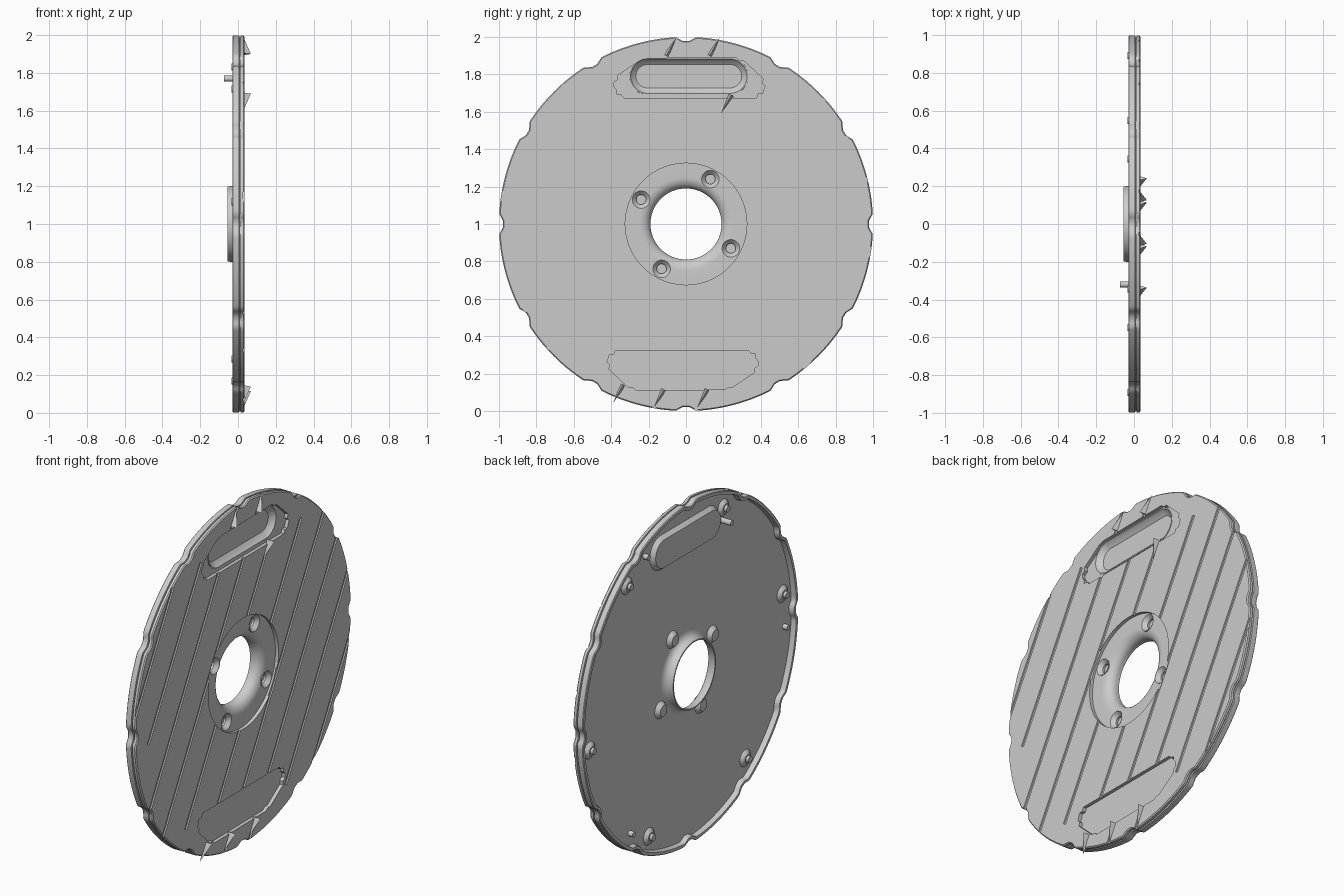
import bpy, bmesh
from math import pi, cos, sin, exp, radians, hypot
from mathutils import Matrix, Vector

old = bpy.data.objects.get("Cube")
if old:
    bpy.data.objects.remove(old, do_unlink=True)

grey = bpy.data.materials.new("cast grey")
grey.use_nodes = True
grey.diffuse_color = (0.6, 0.6, 0.6, 1)
grey.node_tree.nodes["Principled BSDF"].inputs["Base Color"].default_value = (0.6, 0.6, 0.6, 1)

FACE, FLOOR, BACK = 0.035, 0.015, 0.0    # x levels of outer face, recesses, inner back


def finish(bm, name, smooth=True):
    bmesh.ops.recalc_face_normals(bm, faces=bm.faces[:])
    mesh = bpy.data.meshes.new(name)
    bm.to_mesh(mesh)
    bm.free()
    mesh.materials.append(grey)
    obj = bpy.data.objects.new(name, mesh)
    bpy.context.collection.objects.link(obj)
    if smooth:
        shade(obj)
    return obj


def shade(obj):
    bpy.ops.object.select_all(action='DESELECT')
    obj.select_set(True)
    bpy.context.view_layer.objects.active = obj
    bpy.ops.object.shade_smooth_by_angle(angle=radians(35))


def bridge(bm, loops, closed):
    """Skin a list of point loops; cap the ends unless the section is closed."""
    rings = [[bm.verts.new(p) for p in loop] for loop in loops]
    n = len(rings[0])
    pairs = list(zip(rings, rings[1:]))
    if closed:
        pairs.append((rings[-1], rings[0]))
    for a, b in pairs:
        for i in range(n):
            j = (i + 1) % n
            bm.faces.new((a[i], a[j], b[j], b[i]))
    if not closed:
        bm.faces.new(rings[0])
        bm.faces.new(rings[-1])


def stadium(y, z, half, r, x, n=32):
    pts = []
    for i in range(n):
        a = 2 * pi * (i + 0.5) / n
        pts.append((x, y + r * cos(a) + (half if cos(a) > 0 else -half), z + r * sin(a)))
    return pts


def stack(bm, y, z, half, section):
    bridge(bm, [stadium(y, z, half, r, x) for r, x in section], False)


def prism(bm, pts, x0, x1, round_by=0):
    """Extrude a y-z polygon along x, with optional rounded corners."""
    face = bm.faces.new([bm.verts.new((x0, y, z)) for y, z in pts])
    if round_by:
        before = set(bm.faces) - {face}
        bmesh.ops.bevel(bm, geom=face.verts[:], offset=round_by, segments=4,
                        affect='VERTICES', clamp_overlap=True)
        face = (set(bm.faces) - before).pop()
    new = bmesh.ops.extrude_face_region(bm, geom=[face])["geom"]
    bmesh.ops.translate(bm, vec=(x1 - x0, 0, 0),
                        verts=[v for v in new if isinstance(v, bmesh.types.BMVert)])


def cut(body, bm, name):
    """Subtract the cutter mesh and bake the result."""
    cutter = finish(bm, name, False)
    cutter.hide_render = True
    mod = body.modifiers.new(name, 'BOOLEAN')
    mod.operation, mod.solver, mod.object = 'DIFFERENCE', 'EXACT', cutter
    dg = bpy.context.evaluated_depsgraph_get()
    mesh = bpy.data.meshes.new_from_object(body.evaluated_get(dg))
    body.modifiers.clear()
    body.data = mesh
    bpy.data.objects.remove(cutter, do_unlink=True)


# Disc: lathed section with twelve notches in the rim and a flared centre hole
def ring(r, x, n=360):
    pts = []
    for i in range(n):
        a = 2 * pi * i / n
        off = (a + pi / 12) % (pi / 6) - pi / 12
        rr = r - (0.022 * exp(-(off / 0.04) ** 4) if r > 0.9 else 0)
        pts.append((x, rr * cos(a), 1 + rr * sin(a)))
    return pts


section = [(0.325, FACE), (0.994, FACE), (1, 0.029), (1, 0.014), (0.992, 0.012),
           (0.992, 0.008), (1, 0.006), (1, -0.026), (0.996, -0.03), (0.98, -0.03),
           (0.975, BACK)]
section += [(0.2 + 0.045 * (1 - sin(t)), -0.04 * (1 - cos(t)))
            for t in [pi / 2 * k / 6 for k in range(7)]]
section += [(0.198, -0.055), (0.19, -0.055)]
section += [(0.19 + 0.06 * (1 - cos(t)), FLOOR - 0.05 * (1 - sin(t)))
            for t in [pi / 2 * k / 8 for k in range(9)]]
section += [(0.325, FLOOR)]
bm = bmesh.new()
bridge(bm, [ring(r, x) for r, x in section], True)
disc = finish(bm, "disc_body", False)

# Two grip recesses, the upper one being the lower turned half round
grip = [(-0.40, 0.325), (0.355, 0.325), (0.385, 0.29), (0.385, 0.22), (0.23, 0.115),
        (-0.29, 0.11), (-0.43, 0.24)]
bm = bmesh.new()
prism(bm, grip, FLOOR, 0.1, 0.03)
prism(bm, [(-y, 2 - z) for y, z in grip], FLOOR, 0.1, 0.03)
cut(disc, bm, "grip_cutter")

# Openings for the finger slot and the screw seats
SLOT = (0.015, 1.79, 0.22)
SEATS = [(0.273 * cos(a), 1 + 0.273 * sin(a))
         for a in [radians(61.5 + 90 * k) for k in range(4)]]
bm = bmesh.new()
stack(bm, *SLOT, [(0.093, -0.02), (0.093, 0.1)])
for y, z in SEATS:
    stack(bm, y, z, 0, [(0.048, -0.02), (0.048, 0.1)])
cut(disc, bm, "opening_cutter")

# Diagonal grooves: offset of the line at mid height, then start and end heights
SLOPE = 0.554
UNIT = Vector((0, SLOPE, 1)).normalized()
SIDE = Vector((0, 1, -SLOPE)).normalized()
A, B, C, D, E = [0.14 + 0.232 * k for k in range(5)]
grooves = [(-E, 1.1, 1.75), (-D, 0.92, 1.8), (-C, 0.4, 1.7), (-B, 0.25, 1.7),
           (-A, 1.31, 1.7), (-A, 0.29, 0.81), (A, 1.19, 1.71), (A, 0.31, 0.7),
           (B, 0.31, 1.75), (C, 0.31, 1.6), (D, 0.2, 1.35), (E, 0.2, 0.9),
           (-C, 1.885, 2.1), (-B, 1.885, 2.1), (A, -0.1, 0.14), (B, -0.1, 0.12),
           (C, -0.1, 0.12)]
bm = bmesh.new()
for y0, z0, z1 in grooves:
    ends = [Vector((0, y0 + (z - 1) * SLOPE, z)) for z in (z0, z1)]
    corners = [ends[0] - SIDE * 0.01, ends[0] + SIDE * 0.01,
               ends[1] + SIDE * 0.01, ends[1] - SIDE * 0.01]
    prism(bm, [(p.y, p.z) for p in corners], FACE - 0.008, 0.1)
cut(disc, bm, "groove_cutter")
shade(disc)

# Finger slot pan, sunk from the face and standing proud behind
bm = bmesh.new()
stack(bm, *SLOT, [(0.063, -0.012), (0.066, -0.009), (0.083, 0.002), (0.092, FLOOR + 0.002),
                  (0.098, FLOOR + 0.002), (0.1, BACK), (0.082, -0.025)])
finish(bm, "finger_slot")

# Countersunk screw seats
for k, (y, z) in enumerate(SEATS):
    bm = bmesh.new()
    stack(bm, y, z, 0, [(0.026, -0.018), (0.026, -0.006), (0.047, FLOOR + 0.001),
                        (0.05, FLOOR + 0.001), (0.05, BACK), (0.032, -0.024)])
    finish(bm, f"screw_seat_{k + 1}")

# Six rim bosses with pins, three short pegs and one long peg inside the back
for k in range(6):
    a = radians(52.5 + 60 * k)
    bm = bmesh.new()
    stack(bm, 0.9 * cos(a), 1 + 0.9 * sin(a), 0,
          [(0.052, 0.005), (0.05, BACK), (0.028, -0.018), (0.019, -0.018), (0.019, -0.034)])
    finish(bm, f"rim_boss_{k + 1}")
pegs = [(0.91 * cos(radians(a)), 1 + 0.91 * sin(radians(a)), -0.03) for a in (65, 185, 305)]
for k, (y, z, x) in enumerate(pegs + [(-0.32, 1.77, -0.075)]):
    bm = bmesh.new()
    stack(bm, y, z, 0, [(0.016, 0.005), (0.016, x)])
    finish(bm, f"back_peg_{k + 1}")

# Pointed fins where grooves meet the grip recesses
fins = [(-C, 1.9, 1), (-B, 1.9, 1), (-A, 1.69, -1), (A, 0.14, -1), (B, 0.115, -1), (C, 0.115, -1)]
for k, (y0, z, way) in enumerate(fins):
    p = Vector((0.026, y0 + (z - 1) * SLOPE, z))
    bm = bmesh.new()
    vs = [bm.verts.new(q) for q in (p - SIDE * 0.014, p + SIDE * 0.014,
                                    p + Vector((0.042, 0, 0)), p + UNIT * 0.11 * way)]
    for skip in range(4):
        bm.faces.new([v for i, v in enumerate(vs) if i != skip])
    finish(bm, f"fin_{k + 1}", False)
